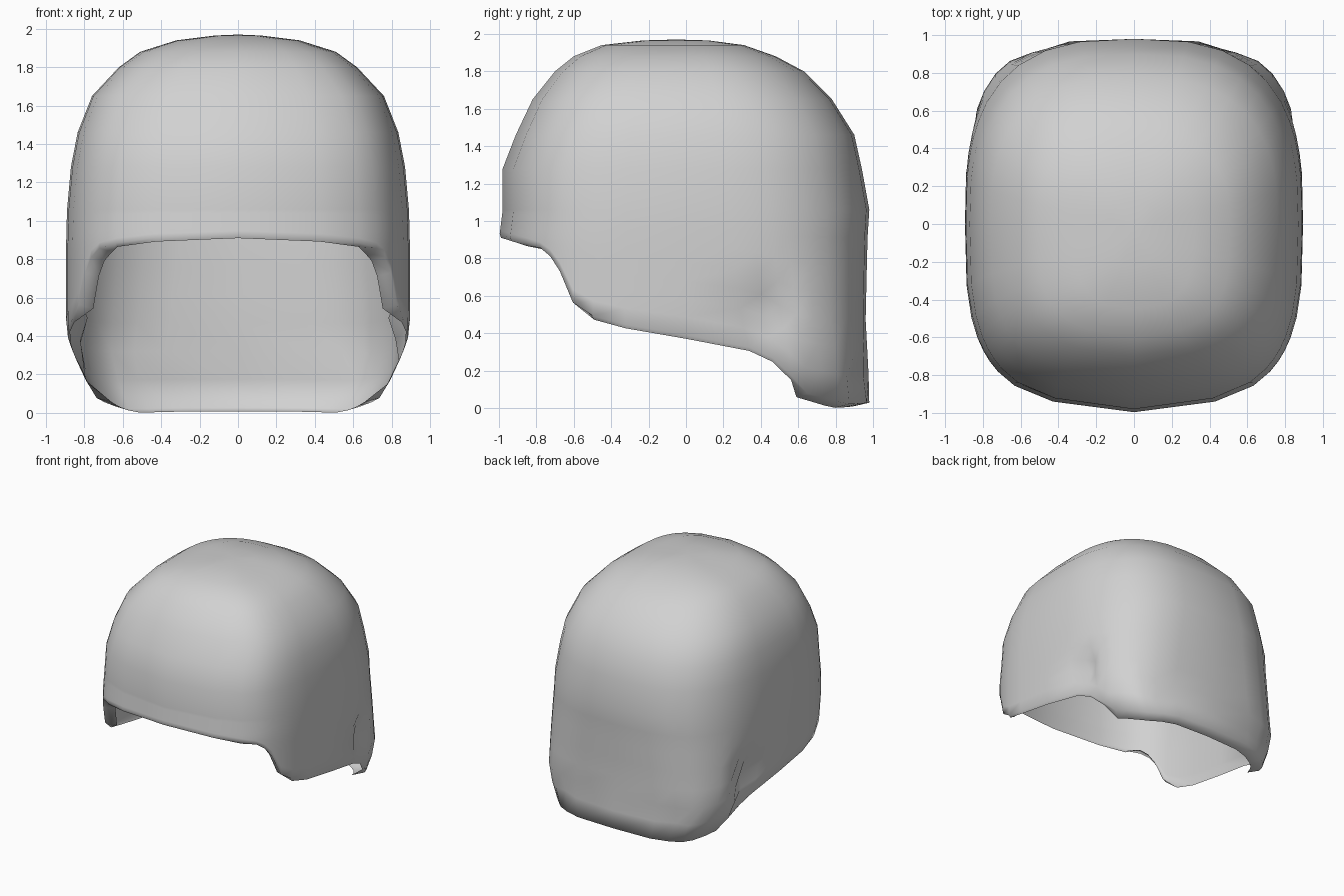
import bpy
import bmesh
from math import sin, cos, radians, exp

default = bpy.data.objects.get("Cube")
if default:
    bpy.data.objects.remove(default, do_unlink=True)

# Silhouette by height: z, half width, front y, back y, squareness of the back
PROFILE = [
    (0.0, 0.73, -0.97, 0.98, 4), (0.1, 0.79, -0.97, 0.98, 4),
    (0.3, 0.87, -0.97, 0.97, 3.8), (0.45, 0.895, -0.97, 0.96, 3.4),
    (0.9, 0.895, -0.97, 0.97, 2.9), (1.06, 0.89, -0.95, 0.98, 2.8),
    (1.28, 0.87, -0.95, 0.94, 2.7), (1.46, 0.835, -0.88, 0.9, 2.7),
    (1.65, 0.76, -0.79, 0.78, 2.6), (1.8, 0.62, -0.67, 0.63, 2.5),
    (1.88, 0.51, -0.57, 0.48, 2.5), (1.94, 0.32, -0.42, 0.31, 2.5),
    (1.965, 0.12, -0.2, 0.12, 2.5),
]

# Height of the lower edge along y, from forehead to nape
RIM = [(-1, 0.91), (-0.87, 0.87), (-0.76, 0.83), (-0.69, 0.75),
       (-0.61, 0.55), (-0.56, 0.49), (-0.35, 0.43), (0, 0.37),
       (0.37, 0.3), (0.49, 0.23), (0.62, 0.06), (0.85, 0), (1, 0.01)]

# Column angles on one side, closer together at the temple and behind the ear
HALF = [-90, -72, -55, -45, -39, -34, -28, -20, -10, 0,
        8, 14, 20, 26, 34, 44, 54, 66, 78, 90]


def lookup(table, key):
    """Linear interpolation of the row belonging to a key."""
    if key <= table[0][0]:
        return table[0][1:]
    for a, b in zip(table, table[1:]):
        if key <= b[0]:
            f = (key - a[0]) / (b[0] - a[0])
            return tuple(p + (q - p) * f for p, q in zip(a[1:], b[1:]))
    return table[-1][1:]


def power(value, n):
    return abs(value) ** (2 / n) * (1 if value >= 0 else -1)


def bump(value, centre, spread):
    return exp(-((value - centre) / spread) ** 2)


def shell_point(angle, side, z):
    """Point on the rounded-box cross-section at a height."""
    width, front, back, n = lookup(PROFILE, z)
    s, c = sin(radians(angle)), max(cos(radians(angle)), 0)
    if s < 0:
        n, depth = 3.2, -front
    else:
        depth = back
    x, y = width * power(c, n), depth * power(s, n)
    if s < 0:
        # Soft point in the middle of the forehead
        y -= 0.03 * bump(x, 0, 0.25) * -s
    else:
        # Pinched folds behind the ear and at the nape
        x -= 0.1 * bump(y, 0.43, 0.09) * bump(z, 0.5, 0.14)
        y -= 0.06 * bump(x, 0.5, 0.12) * bump(z, 0.18, 0.13) * s
    return side * x, y, z


columns = [(a, 1) for a in HALF] + [(a, -1) for a in HALF[-2:0:-1]]
upper_levels = [row[0] for row in PROFILE[5:]]
LOWER_STEPS = 7

bm = bmesh.new()
strips = []
for angle, side in columns:
    y = shell_point(angle, side, 0.3)[1]
    rim = lookup(RIM, y)[0]
    strip = []
    # Edge tucked inward at the temples and nape
    edge = shell_point(angle, side, rim)
    tuck = 0.91 if -0.8 < y < -0.5 or y > 0.6 else 0.99
    strip.append(bm.verts.new((edge[0] * tuck, edge[1] * tuck, rim)))
    # Lower sides stretched down to the edge
    start = rim + 0.02
    for i in range(LOWER_STEPS):
        z = start + (upper_levels[0] - start) * i / LOWER_STEPS
        strip.append(bm.verts.new(shell_point(angle, side, z)))
    # Dome
    for z in upper_levels:
        strip.append(bm.verts.new(shell_point(angle, side, z)))
    strips.append(strip)

crown = bm.verts.new((0, -0.05, 1.97))
for left, right in zip(strips, strips[1:] + strips[:1]):
    for i in range(len(left) - 1):
        bm.faces.new((left[i], right[i], right[i + 1], left[i + 1]))
    bm.faces.new((left[-1], right[-1], crown))
for face in bm.faces:
    face.smooth = True
bmesh.ops.recalc_face_normals(bm, faces=bm.faces)

mesh = bpy.data.meshes.new("hair_shell")
bm.to_mesh(mesh)
bm.free()
hair = bpy.data.objects.new("hair_shell", mesh)
bpy.context.collection.objects.link(hair)

# Plain grey surface
grey = bpy.data.materials.new("plain_grey")
grey.use_nodes = True
colour = (0.64, 0.64, 0.64, 1)
grey.diffuse_color = colour
grey.node_tree.nodes["Principled BSDF"].inputs["Base Color"].default_value = colour
mesh.materials.append(grey)
